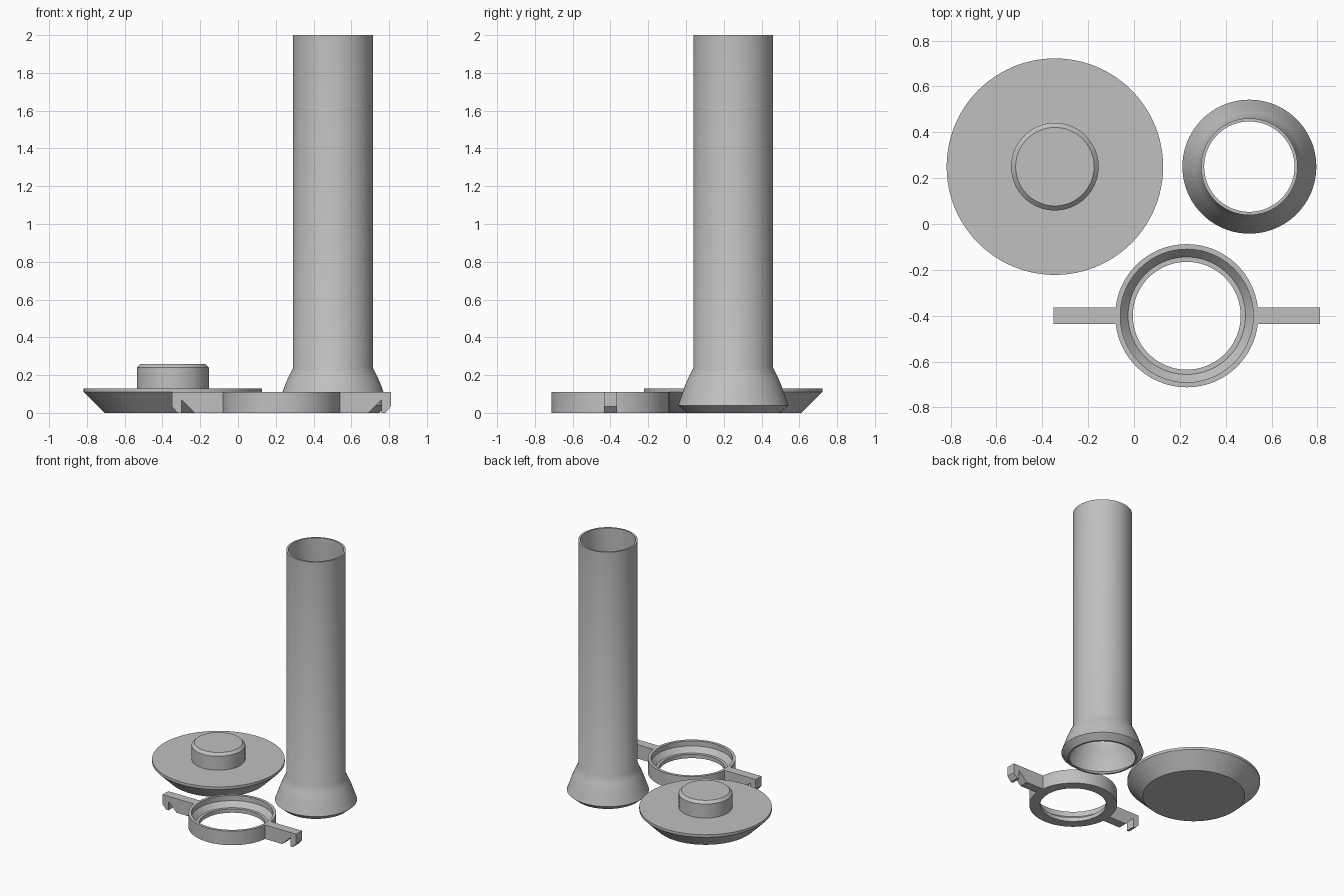
import bpy
import bmesh
import math

if "Cube" in bpy.data.objects:
    bpy.data.objects.remove(bpy.data.objects["Cube"], do_unlink=True)

# Single grey plastic
grey = bpy.data.materials.new("grey plastic")
grey.use_nodes = True
colour = (0.53, 0.53, 0.53, 1)
grey.diffuse_color = colour
grey.node_tree.nodes["Principled BSDF"].inputs["Base Color"].default_value = colour

SEGMENTS = 96


def finish(name, bm, location):
    bmesh.ops.recalc_face_normals(bm, faces=bm.faces)
    mesh = bpy.data.meshes.new(name)
    bm.to_mesh(mesh)
    bm.free()
    mesh.materials.append(grey)
    obj = bpy.data.objects.new(name, mesh)
    obj.location = location
    bpy.context.collection.objects.link(obj)
    bpy.ops.object.select_all(action="DESELECT")
    obj.select_set(True)
    bpy.context.view_layer.objects.active = obj
    bpy.ops.object.shade_smooth_by_angle(angle=math.radians(30))
    return obj


def lathe(name, profile, location, hollow):
    """Turn (radius, height) points about z; hollow profiles close on themselves."""
    bm = bmesh.new()
    rings = []
    for r, z in profile:
        ring = []
        for i in range(SEGMENTS):
            a = math.tau * i / SEGMENTS
            ring.append(bm.verts.new((r * math.cos(a), r * math.sin(a), z)))
        rings.append(ring)
    pairs = list(zip(rings, rings[1:]))
    if hollow:
        pairs.append((rings[-1], rings[0]))
    else:
        bm.faces.new(rings[0])
        bm.faces.new(rings[-1])
    for low, high in pairs:
        for i in range(SEGMENTS):
            j = (i + 1) % SEGMENTS
            bm.faces.new((low[i], low[j], high[j], high[i]))
    return finish(name, bm, location)


def hook_arm(name, side, location):
    """Bar with a notched hook at its tip, extruded across its width."""
    outline = [(0.30, 0), (0.46, 0), (0.53, 0.07), (0.53, 0),
               (0.55, 0), (0.58, 0.035), (0.58, 0.11), (0.30, 0.11)]
    bm = bmesh.new()
    face = bm.faces.new([bm.verts.new((side * x, -0.035, z)) for x, z in outline])
    new = bmesh.ops.extrude_face_region(bm, geom=[face])["geom"]
    moved = [v for v in new if isinstance(v, bmesh.types.BMVert)]
    bmesh.ops.translate(bm, verts=moved, vec=(0, 0.07, 0))
    return finish(name, bm, location)


# Dish-shaped cap with a chamfered plug
lathe("plug_cap",
      [(0.362, 0), (0.472, 0.11), (0.472, 0.13), (0.191, 0.13),
       (0.191, 0.24), (0.171, 0.26)],
      (-0.345, 0.25, 0), hollow=False)

# Long open tube with a flared foot
lathe("flared_tube",
      [(0.245, 0), (0.292, 0.04), (0.274, 0.09), (0.257, 0.14),
       (0.236, 0.19), (0.211, 0.24), (0.211, 2), (0.197, 2),
       (0.197, 0.24), (0.221, 0.19), (0.242, 0.14), (0.258, 0.09),
       (0.270, 0.04), (0.232, 0)],
      (0.503, 0.25, 0), hollow=True)

# Collar ring with a tapered seat and two hooked arms
collar_place = (0.23, -0.40, 0)
lathe("collar_ring",
      [(0.312, 0), (0.312, 0.11), (0.29, 0.11), (0.29, 0.07),
       (0.256, 0.03), (0.235, 0.03), (0.235, 0)],
      collar_place, hollow=True)
for name, side in (("left_hook_arm", 1), ("right_hook_arm", -1)):
    hook_arm(name, side, collar_place)
